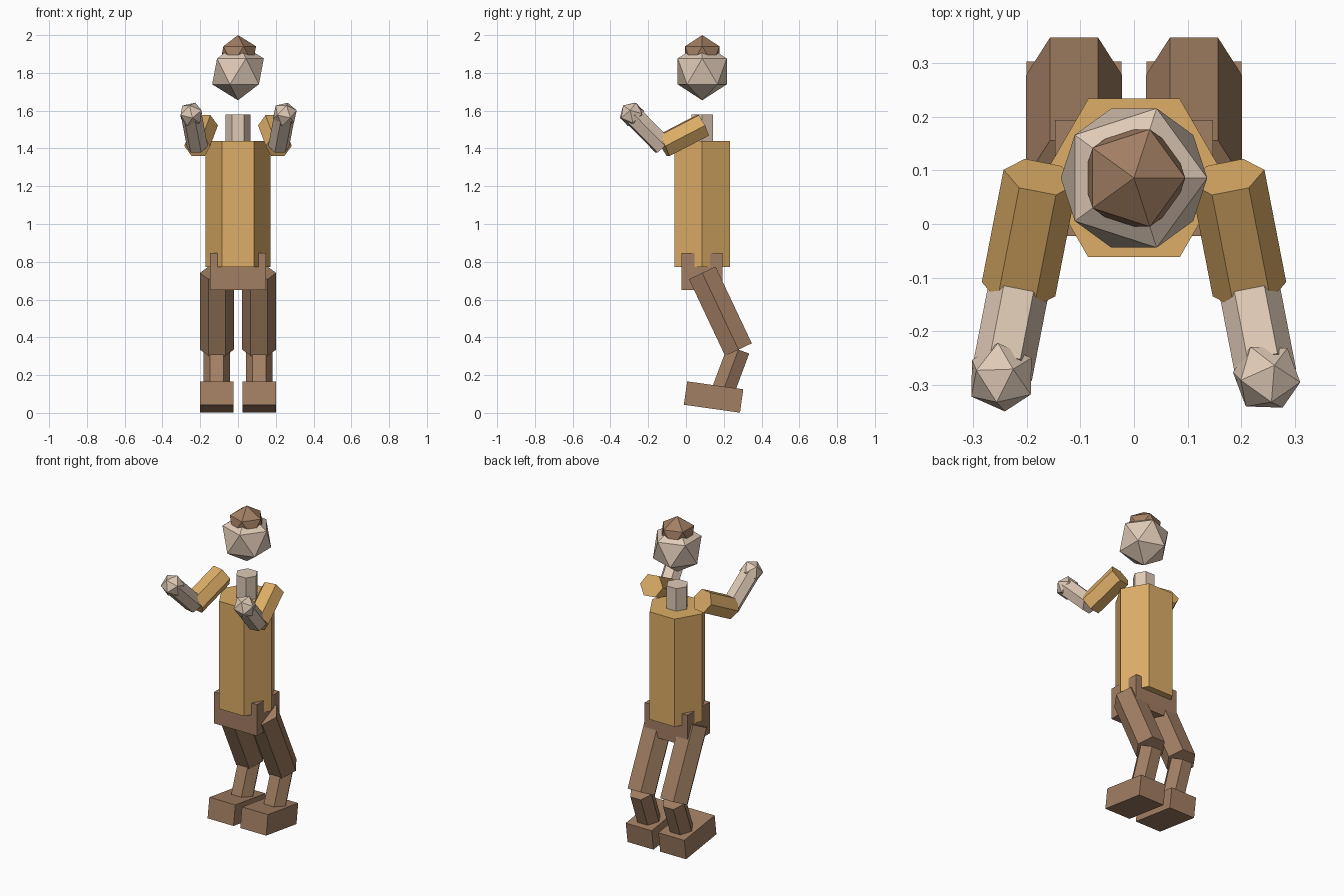
import bpy
import bmesh
from math import cos, sin, pi, radians
from mathutils import Matrix, Vector

cube = bpy.data.objects.get("Cube")
if cube:
    bpy.data.objects.remove(cube, do_unlink=True)


def make_material(name, rgb):
    mat = bpy.data.materials.new(name)
    mat.use_nodes = True
    color = (*rgb, 1)
    mat.diffuse_color = color
    mat.node_tree.nodes["Principled BSDF"].inputs["Base Color"].default_value = color
    return mat


TAN = make_material("tan cloth", (0.72, 0.42, 0.135))
SKIN = make_material("pale skin", (0.74, 0.59, 0.47))
BROWN = make_material("brown", (0.36, 0.21, 0.125))


def finish(name, bm, mat, matrix):
    bmesh.ops.recalc_face_normals(bm, faces=bm.faces)
    mesh = bpy.data.meshes.new(name)
    bm.to_mesh(mesh)
    bm.free()
    mesh.materials.append(mat)
    obj = bpy.data.objects.new(name, mesh)
    obj.matrix_world = matrix
    bpy.context.collection.objects.link(obj)
    return obj


def aim(pitch, yaw=0):
    """Rotation that tips the z axis towards the front, then turns it sideways."""
    return Matrix.Rotation(radians(yaw), 4, 'Z') @ Matrix.Rotation(radians(pitch), 4, 'X')


def hex_prism(name, start, length, radius, mat, pitch=0, yaw=0):
    """Six-sided bar from start along the aimed axis; returns its far end."""
    bm = bmesh.new()
    ring = [bm.verts.new((radius * cos(i * pi / 3), radius * sin(i * pi / 3), 0))
            for i in range(6)]
    base = bm.faces.new(ring)
    new = bmesh.ops.extrude_face_region(bm, geom=[base], use_keep_orig=True)["geom"]
    tops = [v for v in new if isinstance(v, bmesh.types.BMVert)]
    bmesh.ops.translate(bm, verts=tops, vec=(0, 0, length))
    matrix = Matrix.Translation(start) @ aim(pitch, yaw)
    finish(name, bm, mat, matrix)
    return matrix @ Vector((0, 0, length))


def ball(name, center, radius, mat, pitch=0, yaw=0):
    bm = bmesh.new()
    bmesh.ops.create_icosphere(bm, subdivisions=1, radius=radius)
    finish(name, bm, mat, Matrix.Translation(center) @ aim(pitch, yaw))


def box(name, center, size, mat, pitch=0):
    bm = bmesh.new()
    bmesh.ops.create_cube(bm, size=1)
    bmesh.ops.scale(bm, vec=size, verts=bm.verts)
    finish(name, bm, mat, Matrix.Translation(center) @ aim(pitch))


BODY_Y = 0.086

# Trunk and head
box("hips", (0, BODY_Y, 0.748), (0.295, 0.217, 0.195), BROWN)
hex_prism("torso", (0, BODY_Y, 0.772), 0.668, 0.171, TAN)
hex_prism("neck", (0, BODY_Y, 1.42), 0.16, 0.065, SKIN)
ball("head", (0, BODY_Y, 1.808), 0.153, SKIN)
ball("hair", (0, BODY_Y, 1.893), 0.107, BROWN)

for side, label in ((1, "left"), (-1, "right")):
    # Leg and tilted foot
    knee = hex_prism(label + "_thigh", (side * 0.112, BODY_Y, 0.741), 0.449, 0.09,
                     BROWN, 205.3)
    hex_prism(label + "_shin", knee, 0.235, 0.07, BROWN, 159.5)
    box(label + "_foot", (side * 0.112, 0.146, 0.084), (0.178, 0.3, 0.125), BROWN, -8)

    # Raised arm and hand
    yaw = side * 11
    elbow = hex_prism(label + "_upper_arm", (side * 0.175, 0.088, 1.522), 0.24, 0.07,
                      TAN, 117, yaw)
    hex_prism(label + "_forearm", elbow, 0.23, 0.057, SKIN, 45, yaw)
    hand = elbow + aim(45, yaw) @ Vector((0, 0, 0.237))
    ball(label + "_hand", hand, 0.067, SKIN, 45, yaw)
